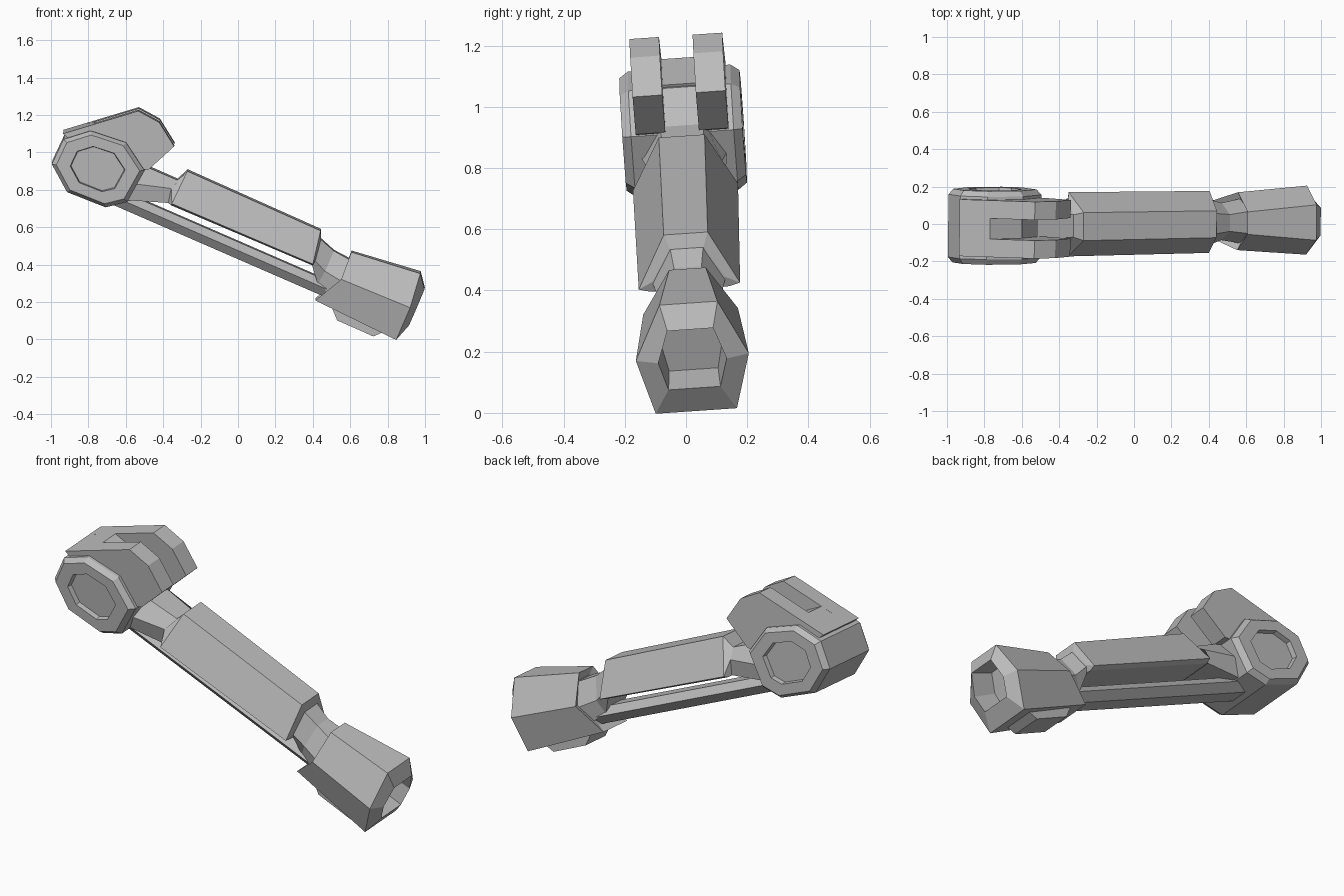
import bpy, bmesh
from math import radians
from mathutils import Matrix, Vector

cube = bpy.data.objects.get("Cube")
if cube:
    bpy.data.objects.remove(cube, do_unlink=True)

grey = bpy.data.materials.new("mid_grey")
grey.use_nodes = True
tone = (0.5, 0.5, 0.5, 1)
grey.diffuse_color = tone
grey.node_tree.nodes["Principled BSDF"].inputs["Base Color"].default_value = tone

# The arm is built straight along x, then rolled, pitched down and turned
POSE = (Matrix.Translation((0, 0, 0.65)) @ Matrix.Rotation(radians(1), 4, 'Z')
        @ Matrix.Rotation(radians(23.5), 4, 'Y') @ Matrix.Rotation(radians(4.3), 4, 'X'))


def loft(name, sections):
    """Skin equal-length loops of points and cap both ends."""
    bm = bmesh.new()
    loops = [[bm.verts.new(p) for p in sec] for sec in sections]
    n = len(loops[0])
    for a, b in zip(loops, loops[1:]):
        for i in range(n):
            j = (i + 1) % n
            bm.faces.new((a[i], a[j], b[j], b[i]))
    bm.faces.new(loops[0])
    bm.faces.new(loops[-1])
    bmesh.ops.recalc_face_normals(bm, faces=bm.faces)
    bm.transform(POSE)
    mesh = bpy.data.meshes.new(name)
    bm.to_mesh(mesh)
    bm.free()
    mesh.materials.append(grey)
    obj = bpy.data.objects.new(name, mesh)
    bpy.context.collection.objects.link(obj)
    return obj


def prism(name, profile, y0, y1):
    return loft(name, [[(x, y, z) for x, z in profile] for y in (y0, y1)])


def ring(*rows):
    """Left-right symmetric section from (x, z, half width) rows, top to bottom."""
    return ([(x, w, z) for x, z, w in rows]
            + [(x, -w, z) for x, z, w in reversed(rows)])


# Shoulder hub: bevelled octagon with a shallow socket on each side
octagon = [(-1.013, -.117), (-1.009, .019), (-.903, .111), (-.718, .128),
           (-.579, .037), (-.596, -.14), (-.683, -.207), (-.889, -.214)]
centre = Vector((-.8, -.045))


def hub_ring(scale, y):
    pts = [centre + (Vector(p) - centre) * scale for p in octagon]
    return [(p.x, y, p.y) for p in pts]


half = [(.62, .17), (.64, .197), (.97, .197), (1.08, .168)]
loft("shoulder_hub", [hub_ring(s, -y) for s, y in half]
     + [hub_ring(s, y) for s, y in reversed(half)])

# Fork: two prongs rising from the hub, joined at the back
prong = [(-1.04, .05), (-.72, .322), (-.593, .311), (-.468, .225),
         (-.542, .059), (-.75, -.05)]
for name, side in (("fork_prong_left", 1), ("fork_prong_right", -1)):
    prism(name, prong, side * .055, side * .152)
prism("fork_bridge", [(-1.04, .05), (-.91, .16), (-.72, .15), (-.75, -.05)], -.056, .056)

# Neck, upper beam and wrist
neck_end = ring((-.379, .06, .06), (-.392, .01, .125), (-.376, -.067, .13))
loft("shoulder_neck", [ring((-.6, .06, .075), (-.6, -.05, .14), (-.6, -.15, .1)), neck_end])
loft("upper_beam", [
    neck_end,
    ring((-.349, .126, .075), (-.357, -.06, .172), (-.357, -.072, .14)),
    ring((.431, .118, .072), (.463, -.056, .166), (.463, -.066, .13)),
    ring((.452, .075, .055), (.468, -.03, .12), (.468, -.06, .1))])
loft("wrist", [
    ring((.44, .078, .055), (.46, -.035, .12), (.46, -.064, .1)),
    ring((.54, .045, .045), (.54, -.07, .1), (.53, -.15, .07)),
    ring((.66, .035, .06), (.66, -.085, .12), (.63, -.18, .09))])

# Lower rod
loft("lower_rod", [ring((x, -.115, .05), (x, -.155, .085), (x, -.2, .05))
                   for x in (-.7, .62)])

# Cuff: flared hexagonal sleeve with a bevelled rim and an open socket
loft("cuff", [
    ring((.655, .04, .045), (.655, -.071, .115), (.59, -.2, .075)),
    ring((.628, .078, .06), (.635, -.071, .155), (.554, -.234, .1)),
    ring((1.011, .122, .095), (1.033, -.061, .185), (1.034, -.253, .133)),
    ring((1.066, .052, .075), (1.067, -.06, .112), (1.067, -.157, .085)),
    ring((.93, .045, .07), (.93, -.055, .1), (.93, -.15, .08))])

# Pad under the cuff
prism("cuff_pad", [(.65, -.22), (.657, -.242), (.704, -.286), (.915, -.288), (.96, -.24)],
      -.085, .085)
